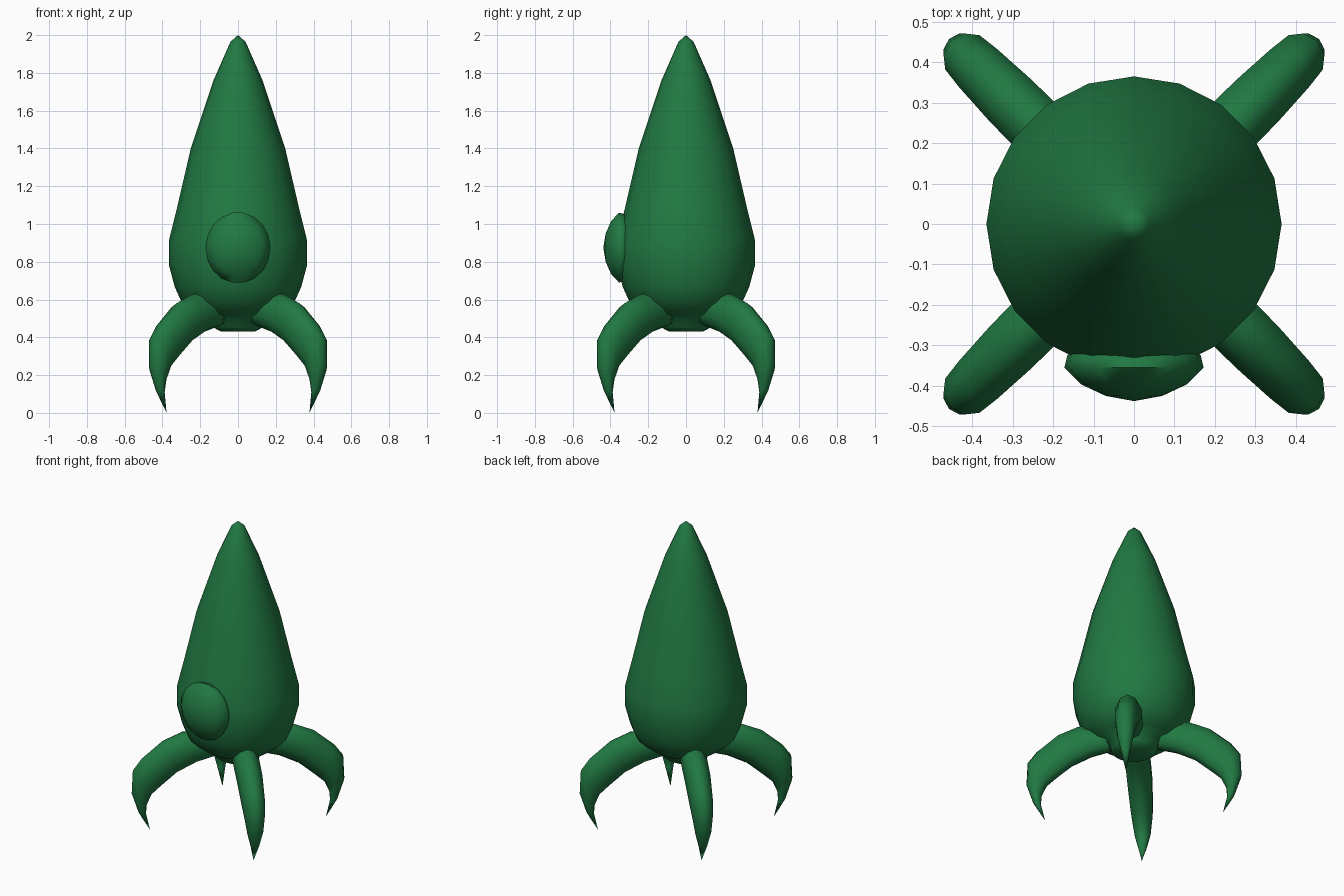
import bpy, bmesh, math
from mathutils import Vector, Matrix

if "Cube" in bpy.data.objects:
    bpy.data.objects.remove(bpy.data.objects["Cube"])

green = bpy.data.materials.new("green")
green.diffuse_color = (0.015, 0.19, 0.055, 1)
green.use_nodes = True
green.node_tree.nodes["Principled BSDF"].inputs["Base Color"].default_value = green.diffuse_color


def finish(bm, name, angle):
    bmesh.ops.remove_doubles(bm, verts=bm.verts, dist=1e-5)
    bmesh.ops.recalc_face_normals(bm, faces=bm.faces)
    me = bpy.data.meshes.new(name)
    bm.to_mesh(me)
    bm.free()
    me.materials.append(green)
    ob = bpy.data.objects.new(name, me)
    bpy.context.collection.objects.link(ob)
    bpy.ops.object.select_all(action='DESELECT')
    ob.select_set(True)
    bpy.context.view_layer.objects.active = ob
    bpy.ops.object.shade_smooth_by_angle(angle=math.radians(angle))
    return ob


def skin(rings, name, angle=50, matrix=Matrix()):
    """Join closed rings of points into a surface; rings may shrink to a point."""
    bm = bmesh.new()
    loops = [[bm.verts.new(matrix @ Vector(p)) for p in ring] for ring in rings]
    n = len(loops[0])
    for a, b in zip(loops, loops[1:]):
        for i in range(n):
            j = (i + 1) % n
            bm.faces.new((a[i], a[j], b[j], b[i]))
    bm.faces.new(loops[0])
    bmesh.ops.dissolve_degenerate(bm, dist=1e-5, edges=bm.edges)
    return finish(bm, name, angle)


def circle(r, z, n):
    return [(r * math.cos(math.tau * i / n), r * math.sin(math.tau * i / n), z)
            for i in range(n)]


# Teardrop hull with a short nozzle underneath
hull = [(0.09, 0.43), (0.135, 0.455), (0.15, 0.50), (0.22, 0.525), (0.30, 0.59),
        (0.335, 0.667), (0.365, 0.78), (0.365, 0.915), (0.323, 1.085),
        (0.25, 1.40), (0.13, 1.76), (0.04, 1.965), (0, 2.0)]
skin([circle(r, z, 20) for r, z in hull], "hull", 60)

# Domed oval porthole on the front
dome = [(0.12, 0.28), (0.165, 0.325), (0.172, 0.355), (0.13, 0.397),
        (0.07, 0.425), (0, 0.438)]
place = (Matrix.Translation((0, 0, 0.875)) @ Matrix.Diagonal((1, 1, 1.09, 1))
         @ Matrix.Rotation(math.pi / 2, 4, 'X'))
skin([circle(r, z, 18) for r, z in dome], "porthole", 60, place)

# Four claw-shaped legs: outer edge, inner edge (radius, height), half width
leg = [((0.22, 0.63), (0.14, 0.46), 0.07),
       ((0.34, 0.63), (0.25, 0.43), 0.078),
       ((0.46, 0.58), (0.37, 0.37), 0.077),
       ((0.585, 0.475), (0.47, 0.285), 0.07),
       ((0.64, 0.40), (0.525, 0.235), 0.063),
       ((0.647, 0.25), (0.555, 0.17), 0.048),
       ((0.605, 0.12), (0.56, 0.11), 0.026),
       ((0.535, 0.0), (0.535, 0.0), 0)]
rings = []
for outer, inner, w in leg:
    o, i = Vector((outer[0], 0, outer[1])), Vector((inner[0], 0, inner[1]))
    rings.append([(o + i) / 2 + (o - i) / 2 * math.cos(a) + Vector((0, w * math.sin(a), 0))
                  for a in (math.tau * k / 10 for k in range(10))])
names = ("back_right_leg", "back_left_leg", "front_left_leg", "front_right_leg")
for k, name in enumerate(names):
    skin(rings, name, 60, Matrix.Rotation(math.radians(45 + 90 * k), 4, 'Z'))
